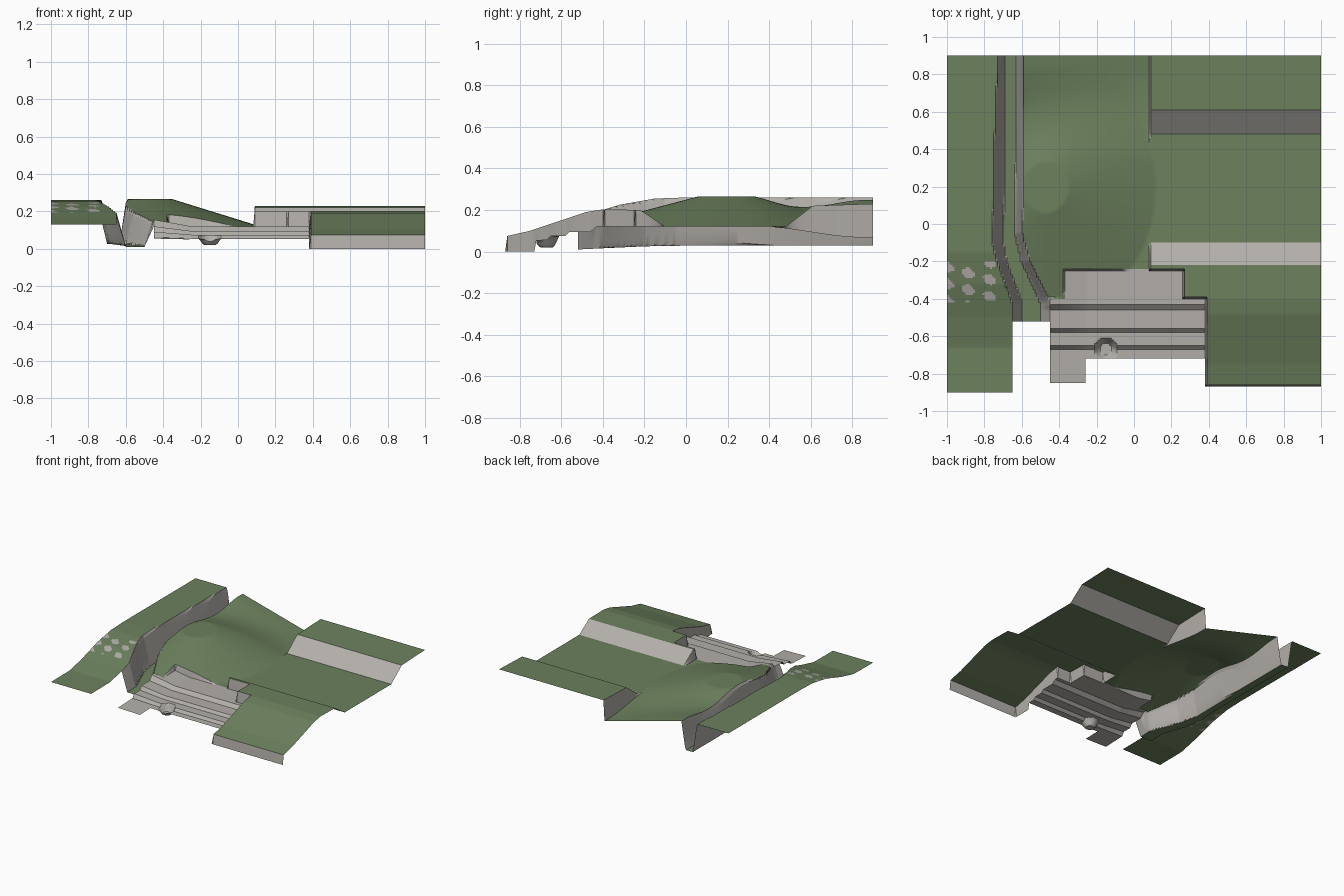
import bpy, bmesh, math
from math import hypot, sin

if "Cube" in bpy.data.objects:
    bpy.data.objects.remove(bpy.data.objects["Cube"])

STEP = 0.01


def lerp_profile(points, t):
    """Piecewise linear profile through (position, value) points."""
    if t <= points[0][0]:
        return points[0][1]
    for (a, va), (b, vb) in zip(points, points[1:]):
        if t <= b:
            return va + (vb - va) * (t - a) / (b - a)
    return points[-1][1]


def clamp(v):
    return max(0.0, min(1.0, v))


def smooth(v):
    v = clamp(v)
    return v * v * (3 - 2 * v)


# profiles along y
BANK = [(-0.9, .13), (-0.66, .132), (-0.5, .17), (-0.32, .225), (-0.15, .255), (0, .26)]
TERRACES = [(-0.86, .075), (-0.75, .1), (-0.6, .15), (-0.48, .19), (-0.4, .203), (-0.22, .2),
            (-0.1, .12), (.48, .12), (.61, .22), (.9, .23)]
STAIRS = [(-.85, .05), (-.67, .055), (-.65, .075), (-.58, .075), (-.56, .095),
          (-.46, .095), (-.43, .12), (-.25, .12)]
GULLY_FLOOR = [(-.52, .01), (-.2, .025), (.1, .03), (.9, .03)]
# plan outline of the gully: left top, left foot, right foot, right top
GULLY_EDGES = [
    [(-.42, -.65), (-.2, -.73), (-.1, -.755), (.4, -.745), (.9, -.725)],
    [(-.42, -.60), (-.2, -.685), (-.1, -.70), (.9, -.69)],
    [(-.42, -.50), (-.2, -.60), (-.05, -.635), (.9, -.625)],
    [(-.42, -.45), (-.2, -.56), (-.05, -.60), (.9, -.59)],
]


def mound(x, y):
    # rounded cone that becomes a plain sideways slope at the back
    dy = y - 0.2
    r = hypot(x + 0.47, dy * (0.85 if dy < 0 else 0.9))
    cone = max(0.12, min(0.265, 0.265 - 0.31 * (r - 0.12)))
    back = 0.25 - 0.185 * clamp((x + 0.6) / 0.69)
    t = smooth((y - 0.35) / 0.5)
    z = cone * (1 - t) + back * t
    return z


def stairs(x, y):
    z = lerp_profile(STAIRS, y)
    z += 0.45 * (z - 0.04) * clamp((-0.25 - x) / 0.2)
    # drain pit
    d = hypot(x + 0.15, y + 0.67)
    return z + (0.02 - z) * clamp((0.06 - d) / 0.025)


def in_stairs(x, y):
    if y > -0.245:
        return False
    return (-0.375 < x < 0.27) if y > -0.4 else (-0.452 < x < 0.385)


def region(x, y):
    a, b, c, d = [lerp_profile(e, y) for e in GULLY_EDGES]
    if x <= a:
        return "left_bank"
    if y < -0.525 and x < -0.455:
        return "left_bank"
    if in_stairs(x, y):
        return "stone_steps"
    if x < d:
        return "gully"
    if x > 0.085:
        if y > 0.475:
            return "back_terrace"
        if y < -0.1:
            return "front_terrace"
        return "valley_floor"
    return "mound"


def height(x, y):
    part = region(x, y)
    if part == "left_bank":
        return lerp_profile(BANK, y)
    if part == "stone_steps":
        return 0.0 if x > 0.375 and y < -0.725 else stairs(x, y)
    if part == "gully":
        a, b, c, d = [lerp_profile(e, y) for e in GULLY_EDGES]
        floor = lerp_profile(GULLY_FLOOR, y)
        right = stairs(d, y) if y < -0.4 else mound(d, y)
        return lerp_profile([(a, lerp_profile(BANK, y)), (b, floor), (c, floor), (d, right)], x)
    if part == "mound":
        return mound(x, y)
    if part == "front_terrace" and y < -0.865:
        return 0.0                       # lip folded down at the front
    z = lerp_profile(TERRACES, y)
    if part == "valley_floor":
        m = mound(x, y)
        z = max(z, m)
    return z


def inside(x, y):
    # stepped front outline of the landscape
    if x < -0.65:
        return True
    if x < -0.45:
        return y > -0.52
    if x < -0.26:
        return y > -0.85
    if x < 0.38:
        return y > -0.72
    return y > -0.87


grass = bpy.data.materials.new("grass")
grass.diffuse_color = (0.15, 0.22, 0.11, 1)
grass.use_nodes = True
grass.node_tree.nodes["Principled BSDF"].inputs["Base Color"].default_value = grass.diffuse_color
rock = bpy.data.materials.new("rock")
rock.diffuse_color = (0.45, 0.43, 0.40, 1)
rock.use_nodes = True
rock.node_tree.nodes["Principled BSDF"].inputs["Base Color"].default_value = rock.diffuse_color

# one open mesh per landscape part, all sharing the same height function
meshes = {}
cache = {}


def vert(part, i, j):
    bm, verts = meshes.setdefault(part, (bmesh.new(), {}))
    if (i, j) not in verts:
        x, y = round(-1 + i * STEP, 4), round(-0.9 + j * STEP, 4)
        if (i, j) not in cache:
            cache[i, j] = height(x, y)
        verts[i, j] = bm.verts.new((x, y, cache[i, j]))
    return verts[i, j]


for i in range(200):
    for j in range(180):
        cx, cy = -1 + (i + .5) * STEP, -0.9 + (j + .5) * STEP
        if not inside(cx, cy):
            continue
        part = region(cx, cy)
        quad = [vert(part, i, j), vert(part, i + 1, j),
                vert(part, i + 1, j + 1), vert(part, i, j + 1)]
        face = meshes[part][0].faces.new(quad)
        face.normal_update()
        # bare rock on steep ground, on the steps and in worn patches
        worn = (cx < -0.7 and -0.42 < cy < -0.2 and sin(cx * 55) + sin(cy * 70 + cx * 20) > 0.6)
        steep = face.normal.z < 0.84
        face.material_index = int(part == "stone_steps" or steep or worn)

for name, (bm, _) in meshes.items():
    me = bpy.data.meshes.new(name)
    bm.to_mesh(me)
    bm.free()
    me.materials.append(grass)
    me.materials.append(rock)
    ob = bpy.data.objects.new(name, me)
    bpy.context.collection.objects.link(ob)
    bpy.ops.object.select_all(action='DESELECT')
    ob.select_set(True)
    bpy.context.view_layer.objects.active = ob
    bpy.ops.object.shade_smooth_by_angle(angle=math.radians(30))
